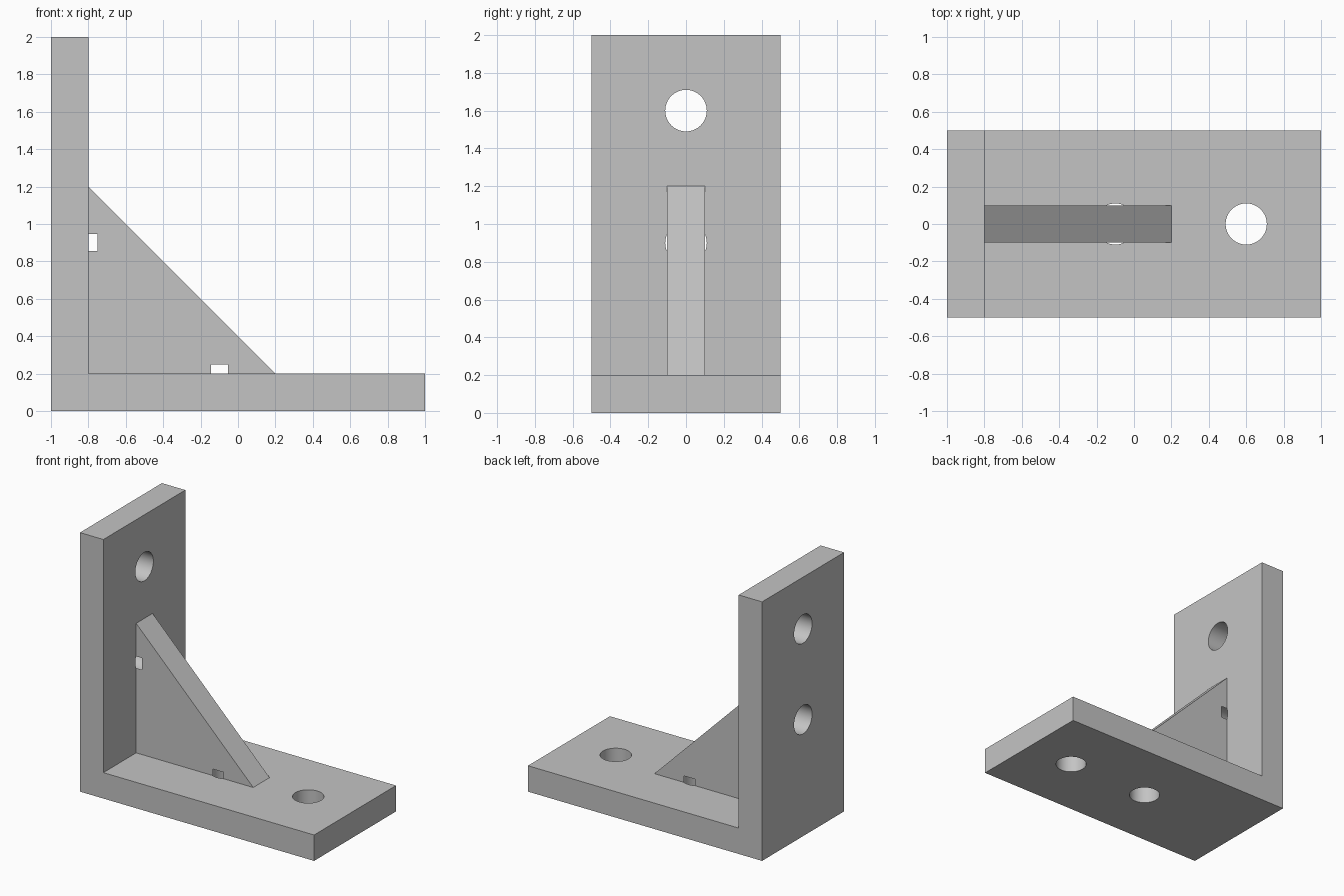
import bpy
import bmesh
from math import radians
from mathutils import Matrix, Vector

default = bpy.data.objects.get("Cube")
if default:
    bpy.data.objects.remove(default, do_unlink=True)

# Single plain grey
grey = bpy.data.materials.new("plain grey")
grey.use_nodes = True
colour = (0.55, 0.55, 0.55, 1.0)
grey.diffuse_color = colour
grey.node_tree.nodes["Principled BSDF"].inputs["Base Color"].default_value = colour

HOLE_RADIUS = 0.11
HOLE_REACH = 0.05  # how far each drilling runs past the plate faces


def add_object(name, bm):
    bmesh.ops.recalc_face_normals(bm, faces=bm.faces)
    mesh = bpy.data.meshes.new(name)
    bm.to_mesh(mesh)
    bm.free()
    mesh.materials.append(grey)
    obj = bpy.data.objects.new(name, mesh)
    bpy.context.collection.objects.link(obj)
    return obj


def prism(name, profile, width):
    """Extrude an x-z profile along y, centred on y = 0."""
    bm = bmesh.new()
    face = bm.faces.new([bm.verts.new((x, -width / 2, z)) for x, z in profile])
    out = bmesh.ops.extrude_face_region(bm, geom=[face])
    moved = [g for g in out["geom"] if isinstance(g, bmesh.types.BMVert)]
    bmesh.ops.translate(bm, verts=moved, vec=(0, width, 0))
    return add_object(name, bm)


def drill(name, centre, rotation):
    """Hidden cylinder used to cut one bolt hole."""
    bm = bmesh.new()
    bmesh.ops.create_cone(bm, cap_ends=True, segments=64,
                          radius1=HOLE_RADIUS, radius2=HOLE_RADIUS,
                          depth=0.2 + 2 * HOLE_REACH,
                          matrix=Matrix.Translation(Vector(centre)) @ rotation)
    obj = add_object(name, bm)
    obj.hide_render = True
    obj.hide_set(True)
    return obj


# L-shaped bracket body and triangular brace
body = prism("bracket_body", [(-1, 0), (1, 0), (1, 0.2), (-0.8, 0.2),
                              (-0.8, 2), (-1, 2)], 1.0)
brace = prism("corner_brace", [(-0.8, 0.2), (0.2, 0.2), (-0.8, 1.2)], 0.2)

# Two bolt holes in each leg; the inner ones also notch the brace
upright = Matrix.Identity(4)
sideways = Matrix.Rotation(radians(90), 4, "Y")
base_outer = drill("base_outer_drill", (0.6, 0, 0.1), upright)
base_inner = drill("base_inner_drill", (-0.1, 0, 0.1), upright)
wall_outer = drill("wall_outer_drill", (-0.9, 0, 1.6), sideways)
wall_inner = drill("wall_inner_drill", (-0.9, 0, 0.9), sideways)

cuts = {body: [base_outer, base_inner, wall_outer, wall_inner],
        brace: [base_inner, wall_inner]}
for part, cutters in cuts.items():
    for cutter in cutters:
        mod = part.modifiers.new("hole", "BOOLEAN")
        mod.operation = "DIFFERENCE"
        mod.solver = "EXACT"
        mod.object = cutter

# Apply the cuts, then smooth only the hole walls
for part in cuts:
    bpy.ops.object.select_all(action="DESELECT")
    part.select_set(True)
    bpy.context.view_layer.objects.active = part
    for mod in list(part.modifiers):
        bpy.ops.object.modifier_apply(modifier=mod.name)
    bpy.ops.object.shade_smooth_by_angle(angle=radians(30))

for cutter in cuts[body]:
    bpy.data.objects.remove(cutter, do_unlink=True)
